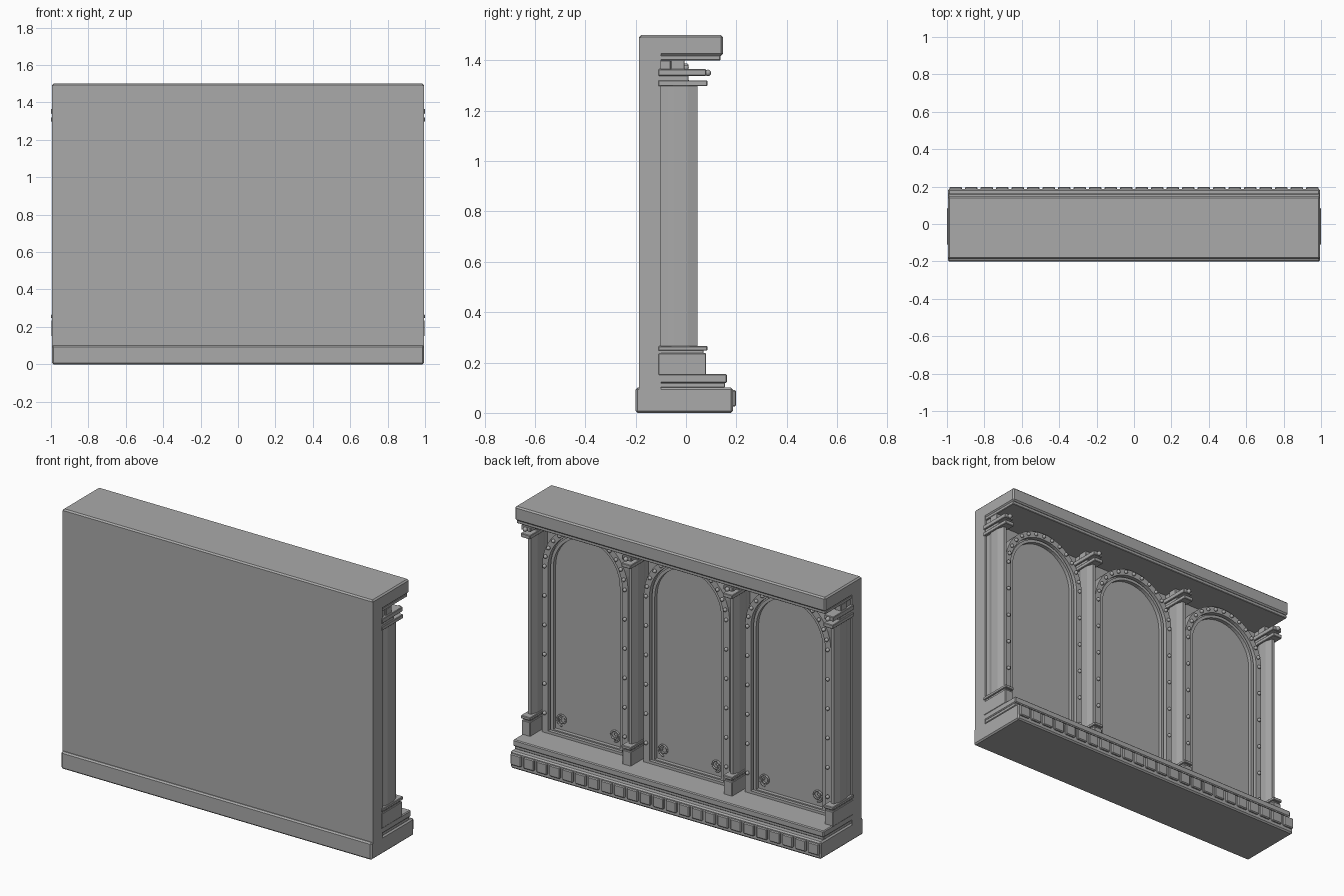
import bpy, bmesh, math
from mathutils import Matrix

cube = bpy.data.objects.get("Cube")
if cube:
    bpy.data.objects.remove(cube, do_unlink=True)

stone = bpy.data.materials.new("grey_stone")
stone.use_nodes = True
GREY = (0.4, 0.4, 0.4, 1)
stone.diffuse_color = GREY
stone.node_tree.nodes["Principled BSDF"].inputs["Base Color"].default_value = GREY


def add_object(name, data, bevel=0):
    data.materials.append(stone)
    ob = bpy.data.objects.new(name, data)
    bpy.context.collection.objects.link(ob)
    if bevel:
        mod = ob.modifiers.new("edge", "BEVEL")
        mod.width = bevel
        mod.segments = 1
    return ob


def from_bmesh(name, bm, bevel=0):
    bmesh.ops.recalc_face_normals(bm, faces=bm.faces)
    me = bpy.data.meshes.new(name)
    bm.to_mesh(me)
    bm.free()
    return add_object(name, me, bevel)


def box(name, x, y, z, bevel=0.003):
    """Box from (min, max) ranges on each axis."""
    bm = bmesh.new()
    bmesh.ops.create_cube(bm, size=1)
    for v in bm.verts:
        for i, (lo, hi) in enumerate((x, y, z)):
            v.co[i] = lo if v.co[i] < 0 else hi
    return from_bmesh(name, bm, bevel)


SPRING, FLOOR, OUTER = 1.12, 0.155, 0.275


def arch_path(cx, r, steps=24):
    """Round-headed outline of half-width r."""
    low = FLOOR + (OUTER - r) * 0.4
    arc = [(cx + r * math.cos(math.pi * i / steps),
            SPRING + r * math.sin(math.pi * i / steps)) for i in range(steps + 1)]
    return [(cx + r, low)] + arc + [(cx - r, low)]


def arch_band(name, cx, r_in, r_out, y0, y1):
    """Closed moulding between two arch outlines."""
    bm = bmesh.new()
    rings = [[bm.verts.new((x, y, z)) for x, z in arch_path(cx, r)]
             for r, y in ((r_in, y0), (r_out, y0), (r_out, y1), (r_in, y1))]
    n = len(rings[0])
    for k in range(4):
        a, b = rings[k], rings[(k + 1) % 4]
        for i in range(n):
            j = (i + 1) % n
            bm.faces.new((a[i], a[j], b[j], b[i]))
    return from_bmesh(name, bm)


def arch_panel(name, cx, r, y0, y1):
    bm = bmesh.new()
    face = bm.faces.new([bm.verts.new((x, y0, z)) for x, z in arch_path(cx, r)])
    ext = bmesh.ops.extrude_face_region(bm, geom=[face])
    for v in ext["geom"]:
        if isinstance(v, bmesh.types.BMVert):
            v.co.y = y1
    return from_bmesh(name, bm)


def beads(name, centres, radius):
    bm = bmesh.new()
    for c in centres:
        bmesh.ops.create_uvsphere(bm, u_segments=10, v_segments=6, radius=radius,
                                  matrix=Matrix.Translation(c))
    for f in bm.faces:
        f.smooth = True
    return from_bmesh(name, bm)


def scroll(name, cx, z, y, side):
    """Spiral tendril in a lower panel corner."""
    cu = bpy.data.curves.new(name, "CURVE")
    cu.dimensions = "3D"
    cu.bevel_depth = 0.005
    cu.bevel_resolution = 1
    sp = cu.splines.new("POLY")
    count = 30
    sp.points.add(count - 1)
    for i, p in enumerate(sp.points):
        t = i / (count - 1)
        ang = -math.pi / 2 + t * math.pi * 3
        r = 0.036 * (1 - 0.75 * t)
        p.co = (cx + side * r * math.cos(ang), y, z + r * math.sin(ang), 1)
    return add_object(name, cu)


# Wall, base, step and cornice
box("wall", (-0.995, 0.995), (-0.187, -0.1), (0.05, 1.49), 0)
box("base", (-0.995, 0.995), (-0.2, 0.187), (0, 0.1), 0.008)
box("lower_step", (-0.99, 0.99), (-0.15, 0.155), (0.1, 0.12))
box("upper_step", (-0.995, 0.995), (-0.15, 0.163), (0.118, 0.155), 0.005)
box("cornice", (-0.995, 0.995), (-0.187, 0.147), (1.418, 1.5), 0.008)
box("cornice_soffit", (-0.99, 0.99), (-0.18, 0.137), (1.4, 1.42))

# Row of tiles along the base
TILES = 24
pitch = 1.99 / TILES
for i in range(TILES):
    x = -0.995 + pitch * (i + 0.5)
    box("base_tile", (x - 0.034, x + 0.034), (0.18, 0.199), (0.025, 0.09), 0.005)

# Pilasters: plinth, flattened octagonal shaft, stacked capital
for cx in (-0.97, -0.325, 0.325, 0.97):
    def slab(name, half, y0, y1, z0, z1):
        box(name, (cx - half, cx + half), (y0, y1), (z0, z1))

    slab("plinth", 0.027, -0.11, 0.08, 0.15, 0.237)
    slab("plinth_neck", 0.022, -0.11, 0.07, 0.23, 0.25)
    slab("plinth_cap", 0.03, -0.11, 0.085, 0.247, 0.265)
    bm = bmesh.new()
    bmesh.ops.create_cone(bm, cap_ends=True, segments=8, radius1=1, radius2=1, depth=1.05,
                          matrix=Matrix.Rotation(math.pi / 8, 4, "Z"))
    bmesh.ops.scale(bm, vec=(0.024, 0.072, 1), verts=bm.verts)
    bmesh.ops.translate(bm, vec=(cx, -0.021, 0.78), verts=bm.verts)
    from_bmesh("shaft", bm)
    slab("shaft_backing", 0.014, -0.11, -0.06, 0.25, 1.4)
    slab("capital_lower", 0.03, -0.11, 0.085, 1.297, 1.32)
    slab("capital_neck", 0.022, -0.11, 0.01, 1.315, 1.34)
    slab("capital_upper", 0.03, -0.11, 0.08, 1.338, 1.365)
    slab("capital_block", 0.02, -0.06, -0.005, 1.36, 1.402)
    beads("capital_bead", [(cx, 0.087, 1.35)], 0.013)

# Arched bays
for cx in (-0.65, 0, 0.65):
    arch_panel("arch_panel", cx, 0.25, -0.11, -0.04)
    arch_band("arch_outer_frame", cx, 0.238, OUTER, -0.065, -0.005)
    arch_band("arch_inner_moulding", cx, 0.213, 0.23, -0.065, -0.018)
    arch_band("arch_groove", cx, 0.225, 0.245, -0.065, -0.03)
    R = 0.257
    spots = [(cx + R * math.cos(math.pi * i / 14), 0, SPRING + R * math.sin(math.pi * i / 14))
             for i in range(15)]
    spots += [(cx + s * R, 0, SPRING - 0.17 * k) for s in (-1, 1) for k in range(1, 6)]
    beads("arch_beads", spots, 0.011)
    for s in (-1, 1):
        scroll("corner_scroll", cx + s * 0.168, 0.24, -0.036, s)
